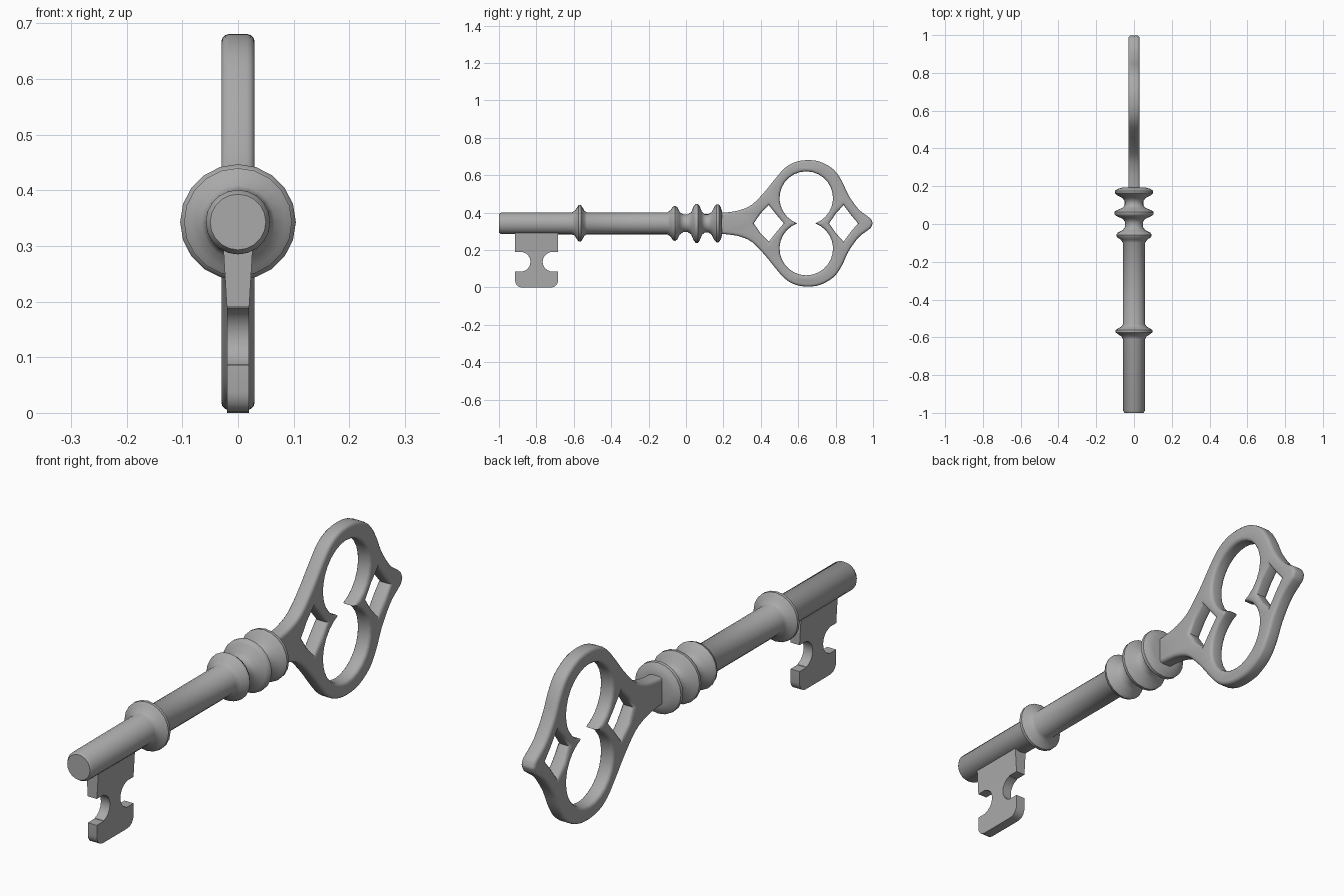
import bpy, bmesh, math
from mathutils import Matrix

AXIS = 0.343  # height of the shaft's centre line

cube = bpy.data.objects.get("Cube")
if cube:
    bpy.data.objects.remove(cube, do_unlink=True)

metal = bpy.data.materials.new("grey metal")
metal.use_nodes = True
GREY = (0.4, 0.4, 0.4, 1)
metal.diffuse_color = GREY
metal.node_tree.nodes["Principled BSDF"].inputs["Base Color"].default_value = GREY


def finish(name, bm, angle):
    """Make an object from a bmesh, shaded smooth up to an angle."""
    bmesh.ops.remove_doubles(bm, verts=bm.verts, dist=0.0002)
    bmesh.ops.recalc_face_normals(bm, faces=bm.faces)
    mesh = bpy.data.meshes.new(name)
    bm.to_mesh(mesh)
    bm.free()
    mesh.materials.append(metal)
    obj = bpy.data.objects.new(name, mesh)
    bpy.context.collection.objects.link(obj)
    bpy.ops.object.select_all(action='DESELECT')
    obj.select_set(True)
    bpy.context.view_layer.objects.active = obj
    bpy.ops.object.shade_smooth_by_angle(angle=math.radians(angle))
    return obj


def plate(loops, half, bevel=0.0):
    """Fill closed (y, z) loops, inner ones as holes, and thicken along x."""
    curve = bpy.data.curves.new("outline", 'CURVE')
    curve.dimensions, curve.fill_mode = '2D', 'BOTH'
    curve.extrude, curve.bevel_depth = half - bevel, bevel
    curve.offset, curve.bevel_resolution = -bevel, 2
    for loop in loops:
        spline = curve.splines.new('POLY')
        spline.points.add(len(loop) - 1)
        spline.use_cyclic_u = True
        for point, (y, z) in zip(spline.points, loop):
            point.co = (y, z, 0, 1)
    temp = bpy.data.objects.new("outline", curve)
    bpy.context.collection.objects.link(temp)
    graph = bpy.context.evaluated_depsgraph_get()
    mesh = bpy.data.meshes.new_from_object(temp.evaluated_get(graph))
    bm = bmesh.new()
    bm.from_mesh(mesh)
    bpy.data.objects.remove(temp)
    bpy.data.curves.remove(curve)
    bpy.data.meshes.remove(mesh)
    # local x, y, z become world y, z, x
    bm.transform(Matrix(((0, 0, 1, 0), (1, 0, 0, 0), (0, 1, 0, 0), (0, 0, 0, 1))))
    return bm


def smooth(points, steps=3):
    """Catmull-Rom curve through the points."""
    pts = [points[0]] + points + [points[-1]]
    out = []
    for a, b, c, d in zip(pts, pts[1:], pts[2:], pts[3:]):
        for i in range(steps):
            t = i / steps
            out.append(tuple(0.5 * (2 * q + (r - p) * t + (2 * p - 5 * q + 4 * r - s) * t * t
                                    + (3 * q - p - 3 * r + s) * t ** 3)
                             for p, q, r, s in zip(a, b, c, d)))
    return out + [points[-1]]


def arc(cy, cz, r, start, end, steps):
    angles = [math.radians(start + (end - start) * i / steps) for i in range(steps + 1)]
    return [(cy + r * math.cos(a), cz + r * math.sin(a)) for a in angles]


def both_halves(upper):
    """Close an upper outline with its mirror image below the axis."""
    lower = [(y, -h) for y, h in reversed(upper) if h > 0.001]
    return [(y, AXIS + h) for y, h in upper + lower]


# Shaft with its turned collars
profile = [(-1, 0), (-1, .05), (-.988, .058), (-.61, .059), (-.595, .066),
           (-.583, .085), (-.574, .097), (-.562, .097), (-.553, .085),
           (-.543, .066), (-.53, .059), (-.1, .059), (-.083, .07), (-.07, .09),
           (-.058, .094), (-.046, .086), (-.033, .06), (-.015, .047), (.01, .047),
           (.028, .06), (.042, .093), (.052, .104), (.064, .104), (.073, .092),
           (.085, .062), (.1, .049), (.12, .049), (.137, .06), (.152, .09),
           (.163, .102), (.176, .101), (.186, .086), (.192, .065), (.192, 0)]
bm = bmesh.new()
verts = [bm.verts.new((0, y, AXIS + r)) for y, r in profile]
edges = [bm.edges.new(pair) for pair in zip(verts, verts[1:])]
bmesh.ops.spin(bm, geom=verts + edges, cent=(0, 0, AXIS), axis=(0, 1, 0),
               angle=math.tau, steps=20, use_duplicate=False)
finish("shaft", bm, 50)

# Pierced bow: rounded outline, double-circle opening and two diamonds
outline = smooth([(.17, .055), (.23, .06), (.29, .071), (.353, .1), (.422, .17), (.476, .237),
                  (.53, .297), (.585, .328), (.65, .338), (.72, .328), (.79, .287),
                  (.834, .225), (.868, .152), (.92, .078), (.965, .042), (.988, .024), (.998, 0)])
CENTRE, RISE, RADIUS = .643, .135, .143
dip = math.degrees(math.asin(RISE / RADIUS))
opening = arc(CENTRE, RISE, RADIUS, 180 + dip, -dip, 24)


def diamond(left, right):
    mid = (left + right) / 2
    return both_halves([(left, 0), (left + .036, .052), (mid, .098), (right - .036, .042), (right, 0)])


bow = plate([both_halves(outline), both_halves(opening), diamond(.362, .523),
             diamond(.765, .92)], .03, .014)
finish("bow", bow, 50)

# Bit: notched plate, thicker where it meets the shaft
MID = -.799
side = ([(.115, .3), (.115, .19), (.072, .19)] + arc(.085, .1375, .0525, 105, 255, 8)
        + [(.072, .085), (.115, .085)] + arc(.077, .038, .038, 0, -90, 5))
bit = plate([[(MID + y, z) for y, z in side] + [(MID - y, z) for y, z in reversed(side)]], .02)
for v in bit.verts:
    v.co.x *= 1 + .3 * max(0, v.co.z - .19) / .1
finish("bit", bit, 30)
